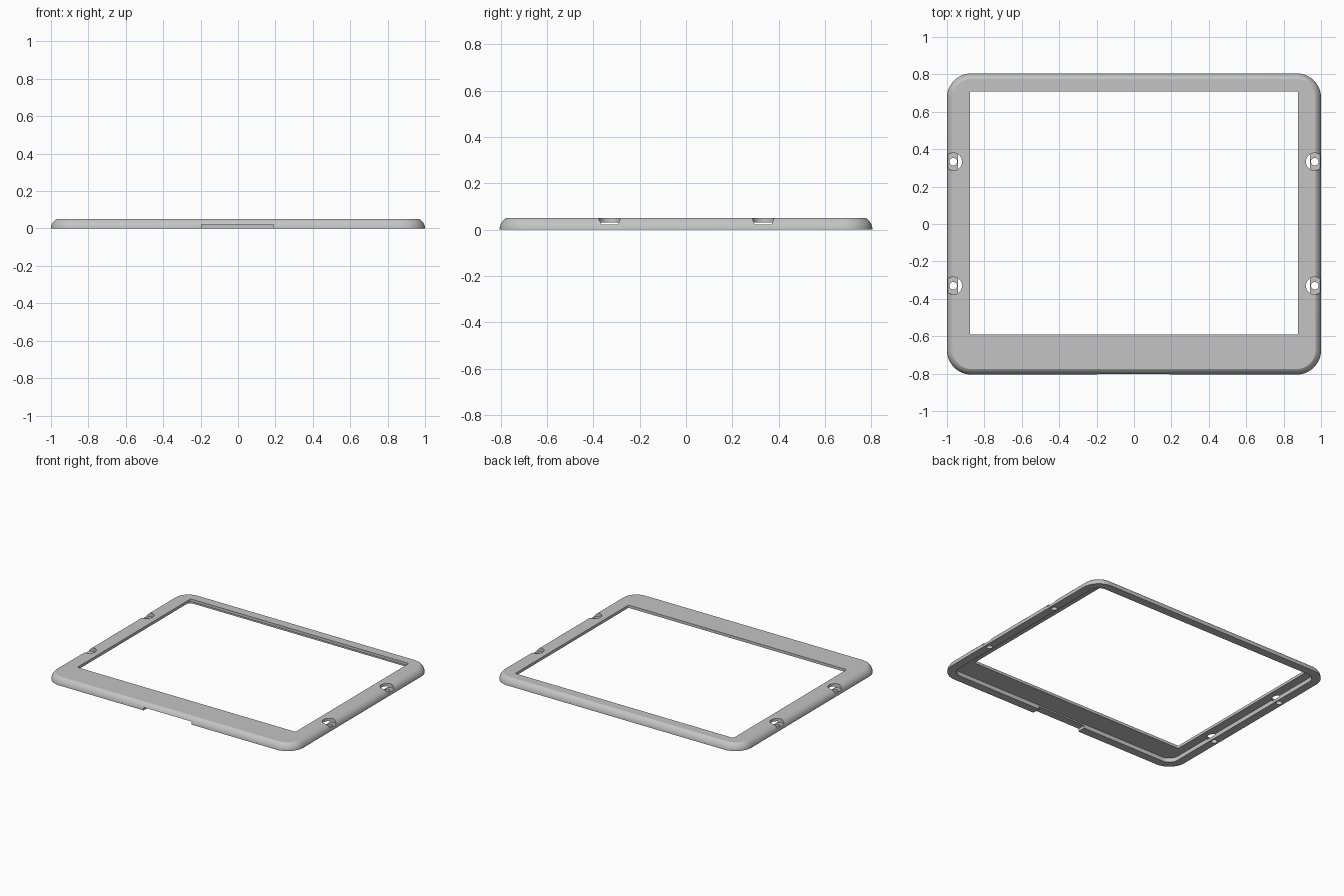
import bpy, bmesh, math
from mathutils import Matrix

if "Cube" in bpy.data.objects:
    bpy.data.objects.remove(bpy.data.objects["Cube"], do_unlink=True)

HALF_X, HALF_Y, HEIGHT = 1.0, 0.805, 0.05
CORNER, EDGE_R = 0.13, 0.0567
RIM, CEILING = 0.06, 0.03

grey = bpy.data.materials.new("plain grey")
grey.use_nodes = True
colour = (0.55, 0.55, 0.55, 1)
grey.diffuse_color = colour
grey.node_tree.nodes["Principled BSDF"].inputs["Base Color"].default_value = colour


def rounded_loop(bm, x, y_min, y_max, radius, z, steps=12):
    """Ring of vertices around a rounded rectangle."""
    ring = []
    for i, (sx, sy) in enumerate(((1, 1), (-1, 1), (-1, -1), (1, -1))):
        cx = sx * (x - radius)
        cy = y_max - radius if sy > 0 else y_min + radius
        for k in range(steps + 1):
            a = math.pi / 2 * (i + k / steps)
            ring.append(bm.verts.new((cx + radius * math.cos(a), cy + radius * math.sin(a), z)))
    return ring


def inset_loop(bm, d, z):
    return rounded_loop(bm, HALF_X - d, d - HALF_Y, HALF_Y - d, CORNER - d, z)


def window_loop(bm, z):
    return rounded_loop(bm, 0.877, -0.592, 0.709, 0.008, z)


def make_object(name, bm):
    bmesh.ops.recalc_face_normals(bm, faces=bm.faces[:])
    mesh = bpy.data.meshes.new(name)
    bm.to_mesh(mesh)
    bm.free()
    mesh.materials.append(grey)
    obj = bpy.data.objects.new(name, mesh)
    bpy.context.collection.objects.link(obj)
    return obj


# Frame: curved outer wall, flat top, window wall, hollow underside, rim
bm = bmesh.new()
loops = []
for k in range(9):
    a = math.asin(HEIGHT / EDGE_R) * k / 8
    loops.append(inset_loop(bm, EDGE_R * (1 - math.cos(a)), EDGE_R * math.sin(a)))
loops += [window_loop(bm, HEIGHT), window_loop(bm, CEILING),
          inset_loop(bm, RIM, CEILING), inset_loop(bm, RIM, 0)]
for lower, upper in zip(loops, loops[1:] + loops[:1]):
    n = len(lower)
    for i in range(n):
        j = (i + 1) % n
        bm.faces.new((lower[i], lower[j], upper[j], upper[i]))
frame = make_object("bezel_frame", bm)


def cut(bm, name):
    cutter = make_object(name, bm)
    cutter.hide_render = True
    mod = frame.modifiers.new(name, "BOOLEAN")
    mod.operation, mod.solver, mod.object = "DIFFERENCE", "EXACT", cutter
    bpy.context.view_layer.objects.active = frame
    bpy.ops.object.modifier_apply(modifier=name)
    bpy.data.objects.remove(cutter, do_unlink=True)


def cut_cylinders(name, radius, z0, z1):
    bm = bmesh.new()
    for x in (-0.966, 0.966):
        for y in (-0.33, 0.333):
            bmesh.ops.create_cone(bm, cap_ends=True, segments=40, radius1=radius, radius2=radius,
                                  depth=z1 - z0, matrix=Matrix.Translation((x, y, (z0 + z1) / 2)))
    cut(bm, name)


# Screw seats and screw holes in the side rims
cut_cylinders("screw_seat_cutter", 0.047, 0.022, 0.1)
cut_cylinders("screw_hole_cutter", 0.02, -0.1, 0.1)

# Shallow notch under the front edge
bm = bmesh.new()
bmesh.ops.create_cube(bm, size=1, matrix=Matrix.Translation((-0.003, -0.82, -0.03))
                      @ Matrix.Diagonal((0.386, 0.16, 0.1, 1)))
cut(bm, "front_notch_cutter")

# Smooth curves, crisp edges
bpy.ops.object.select_all(action="DESELECT")
frame.select_set(True)
bpy.context.view_layer.objects.active = frame
bpy.ops.object.shade_smooth_by_angle(angle=math.radians(20))
